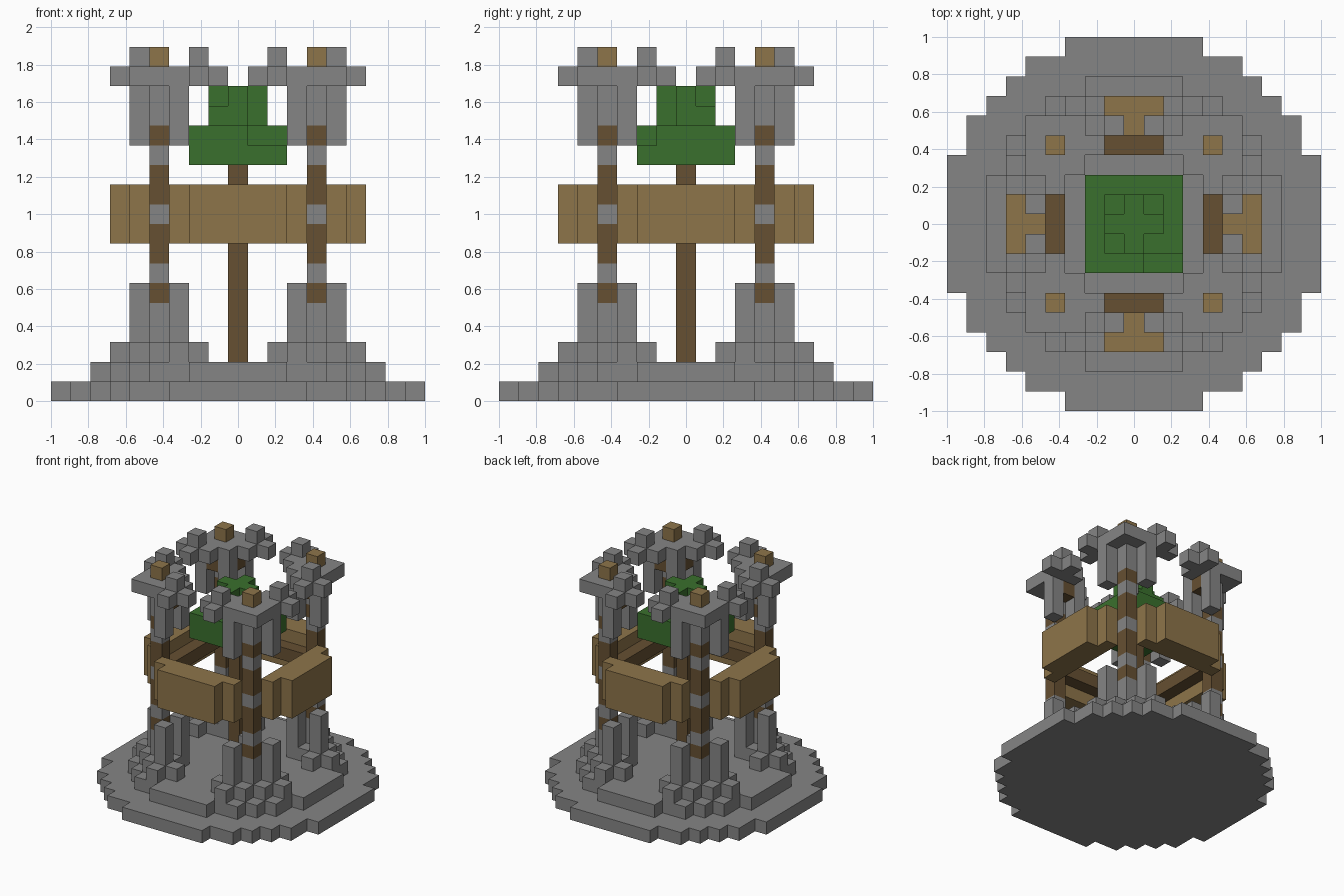
import bpy, bmesh
from mathutils import Vector

cube = bpy.data.objects.get("Cube")
if cube:
    bpy.data.objects.remove(cube, do_unlink=True)

U = 2 / 19  # edge of one block


def material(name, rgb):
    m = bpy.data.materials.new(name)
    m.use_nodes = True
    m.diffuse_color = (*rgb, 1)
    m.node_tree.nodes["Principled BSDF"].inputs["Base Color"].default_value = (*rgb, 1)
    return m


STONE = material("grey stone", (0.235, 0.235, 0.235))
TAN = material("light wood", (0.27, 0.177, 0.068))
BROWN = material("dark wood", (0.132, 0.08, 0.032))
GREEN = material("leaf green", (0.042, 0.162, 0.026))

AXES = [Vector(a) for a in ((1, 0, 0), (0, 1, 0), (0, 0, 1))]
solid = set()


def blocks(name, cells, mat):
    """Join unit blocks into one shell, keeping only the outer faces."""
    cells = set(cells) - solid
    solid.update(cells)
    bm = bmesh.new()
    for c in sorted(cells):
        mid = Vector(c) + Vector((0, 0, 0.5))
        for i, n in enumerate(AXES):
            a, b = AXES[(i + 1) % 3] / 2, AXES[(i + 2) % 3] / 2
            for s in (1, -1):
                if tuple(int(v) for v in Vector(c) + n * s) in cells:
                    continue
                f = mid + n * s / 2
                ring = [f - a - b, f + a - b, f + a + b, f - a + b][::s]
                bm.faces.new([bm.verts.new(p * U) for p in ring])
    bmesh.ops.remove_doubles(bm, verts=bm.verts, dist=U / 100)
    bmesh.ops.dissolve_limit(bm, angle_limit=0.01, verts=bm.verts, edges=bm.edges)
    me = bpy.data.meshes.new(name)
    bm.to_mesh(me)
    bm.free()
    me.materials.append(mat)
    ob = bpy.data.objects.new(name, me)
    bpy.context.collection.objects.link(ob)


def stack(plan, layers):
    return {(x, y, z) for x, y in plan for z in layers}


def square(r):
    return {(x, y) for x in range(-r, r + 1) for y in range(-r, r + 1)}


def disc(widths):
    """Disc from half-widths per row, counted outwards from the middle."""
    return {(x, y) for x, y in square(len(widths) - 1) if abs(x) <= widths[abs(y)]}


def plus(x, y):
    return {(x, y), (x + 1, y), (x - 1, y), (x, y + 1), (x, y - 1)}


def diagonal(plan):
    return plan | {(y, x) for x, y in plan}


def corners(plan):
    return {(sx * x, sy * y) for x, y in plan for sx in (1, -1) for sy in (1, -1)}


# round stepped floor
blocks("floor_disc", stack(disc([9, 9, 9, 9, 8, 8, 7, 6, 5, 3]), [0]), STONE)
blocks("floor_step", stack(disc([7, 7, 7, 6, 6, 5, 4, 2]), [1]), STONE)

# four corner pillars with dark bands
bands = {5, 7, 8, 10, 11, 13}
pillar = corners({(4, 4)})
blocks("pillar_bands", stack(pillar, bands), BROWN)
blocks("pillar_stone", stack(pillar, set(range(2, 17)) - bands), STONE)
blocks("pillar_caps", stack(pillar, [17]), TAN)

# buttress posts around the pillar feet
posts = corners(diagonal({(3, 5), (3, 3)}))
blocks("foot_blocks", stack(corners(diagonal(plus(3, 5))), [2]), STONE)
blocks("foot_posts", stack(posts, range(2, 6)), STONE)

# pillar crowns with hanging posts
crown = diagonal(plus(2, 5)) | {(x, y) for x in (3, 4, 5) for y in (3, 4, 5)}
blocks("hanging_posts", stack(posts, range(13, 16)), STONE)
blocks("crown_braces", stack(corners(diagonal({(3, 4)})), [15]), BROWN)
blocks("crown_plates", stack(corners(crown), [16]), STONE)
blocks("crown_studs", stack(corners(diagonal({(2, 5)})), [17]), STONE)

# wooden ring with an inner ledge
side = {(x, y) for y, w in ((6, 2), (5, 3)) for x in range(w + 1)}
ledge = {(x, 4) for x in range(4)}
blocks("ring_wall", stack(corners(diagonal(side)), range(8, 11)), TAN)
blocks("ring_ledge", stack(corners(diagonal(ledge)), [9]), BROWN)

# tree in the middle
blocks("trunk", stack({(0, 0)}, range(2, 12)), BROWN)
leaves = stack(square(2), [12])
leaves |= stack(square(2) - {(2, -2), (1, -2)}, [13])
leaves |= stack(square(1) - {(1, -1)}, [14]) | stack(plus(0, 0), [15])
blocks("leaves", leaves, GREEN)
